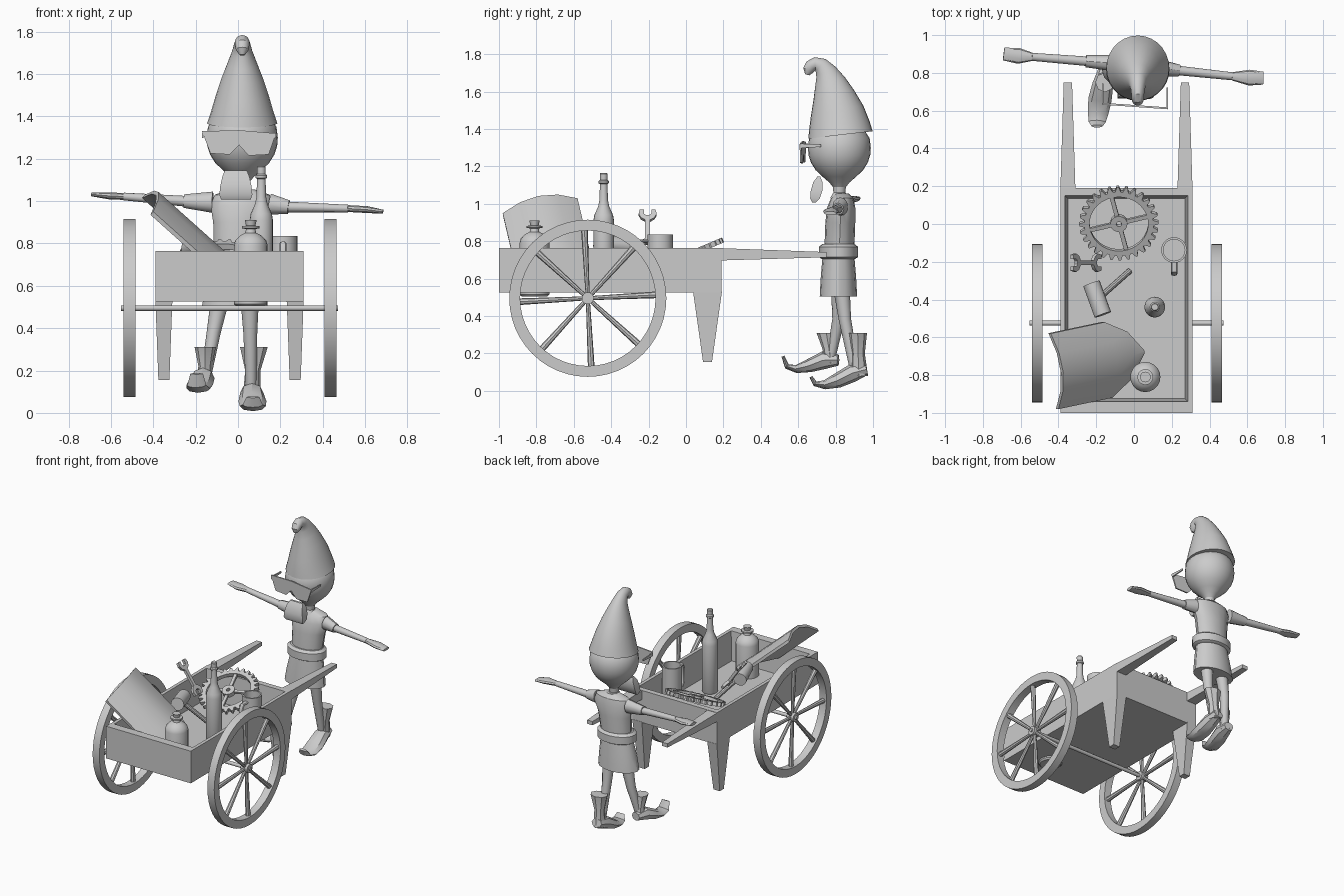
import bpy, bmesh, math
from mathutils import Vector, Matrix

grey = bpy.data.materials.new("plain grey")
grey.diffuse_color = (0.6, 0.6, 0.6, 1)
TAU = math.tau


def loft(name, loops, closed=False, matrix=None):
    """Skin equal-length loops; cap the ends unless the loft closes on itself."""
    bm = bmesh.new()
    rows = [[bm.verts.new(p) for p in lp] for lp in loops]
    n = len(rows[0])
    for i in range(len(rows) if closed else len(rows) - 1):
        a, b = rows[i], rows[(i + 1) % len(rows)]
        for j in range(n):
            bm.faces.new((a[j], a[(j + 1) % n], b[(j + 1) % n], b[j]))
    if not closed:
        bm.faces.new(rows[0])
        bm.faces.new(rows[-1])
    bmesh.ops.recalc_face_normals(bm, faces=bm.faces)
    if matrix:
        bm.transform(matrix)
    me = bpy.data.meshes.new(name)
    bm.to_mesh(me)
    bm.free()
    me.materials.append(grey)
    ob = bpy.data.objects.new(name, me)
    bpy.context.collection.objects.link(ob)
    return ob


def sweep(name, path, n=16, hint=(1, 0, 0), upright=False):
    """Elliptical tube along points (x, y, z, radius along hint, other radius)."""
    loops = []
    for i, p in enumerate(path):
        a, b = path[max(i - 1, 0)], path[min(i + 1, len(path) - 1)]
        t = Vector((0, 0, 1)) if upright else (Vector(b[:3]) - Vector(a[:3])).normalized()
        u = Vector(hint)
        u = (u - t * u.dot(t)).normalized()
        v = t.cross(u)
        loops.append([Vector(p[:3]) + u * p[3] * math.cos(TAU * k / n) + v * p[-1] * math.sin(TAU * k / n)
                      for k in range(n)])
    return loft(name, loops)


def lathe(name, x, y, profile, n=20):
    return sweep(name, [(x, y, z, r) for r, z in profile], n, upright=True)


def rect(axis, c, h1, h2):
    """Rectangle loop centred at c, across the given axis."""
    i, j = [k for k in range(3) if k != axis]
    out = []
    for s, t in ((-1, -1), (1, -1), (1, 1), (-1, 1)):
        p = list(c)
        p[i] += s * h1
        p[j] += t * h2
        out.append(p)
    return out


def ring(name, radii, inner, half, matrix):
    """Flat ring around local z, one outer radius per step."""
    loops = []
    for k, r in enumerate(radii):
        a = TAU * k / len(radii)
        loops.append([(q * math.cos(a), q * math.sin(a), h)
                      for q, h in ((inner, -half), (r, -half), (r, half), (inner, half))])
    return loft(name, loops, True, matrix)


def plate(name, pts, half, matrix):
    return loft(name, [[(x, y, s * half) for x, y in pts] for s in (-1, 1)], matrix=matrix)


# Cart tray: outer shell, rim and sunken floor
cx = -0.04
loft("cart_tray", [rect(2, (cx, -0.405, 0.525), 0.35, 0.595), rect(2, (cx, -0.405, 0.765), 0.35, 0.595),
                   rect(2, (cx, -0.395, 0.765), 0.325, 0.545), rect(2, (cx, -0.395, 0.55), 0.31, 0.53)])
# Handles and legs on both sides
for s, side in ((-1, "left"), (1, "right")):
    x = cx + s * 0.31
    loft(side + "_handle", [rect(1, (x, 0.18, 0.73), 0.04, 0.033), rect(1, (x, 0.75, 0.728), 0.022, 0.014)])
    loft(side + "_cart_leg", [rect(2, (x, 0.115, 0.53), 0.04, 0.077), rect(2, (x, 0.115, 0.155), 0.026, 0.024)])
# Wheels with eight tapering spokes
for x, side in ((-0.512, "left"), (0.437, "right")):
    m = Matrix.Translation((x, -0.525, 0.495)) @ Matrix.Rotation(math.pi / 2, 4, 'Y')
    ring(side + "_wheel_rim", [0.42] * 48, 0.362, 0.028, m)
    sweep(side + "_hub", [(x - 0.028, -0.525, 0.495, 0.032), (x + 0.028, -0.525, 0.495, 0.032)], 16, (0, 1, 0))
    for k in range(8):
        a = TAU * k / 8 + 0.05
        d = Vector((0, math.cos(a), math.sin(a)))
        c = Vector((x, -0.525, 0.495))
        sweep(f"{side}_spoke_{k}", [(*(c + d * 0.02), 0.011), (*(c + d * 0.37), 0.018)], 8)
sweep("axle", [(-0.553, -0.525, 0.495, 0.013), (0.473, -0.525, 0.495, 0.013)], 12, (0, 1, 0))

# Tall bottle and round flask
lathe("tall_bottle", 0.11, -0.44, [(0.05, 0.55), (0.055, 0.56), (0.055, 0.91), (0.05, 0.94), (0.03, 0.985),
      (0.023, 1.02), (0.02, 1.105), (0.027, 1.11), (0.027, 1.122), (0.02, 1.128), (0.021, 1.16), (0.017, 1.166)])
lathe("flask", 0.06, -0.81, [(0.07, 0.505), (0.08, 0.515), (0.08, 0.79), (0.073, 0.815), (0.05, 0.838),
      (0.026, 0.85), (0.022, 0.868), (0.042, 0.872), (0.042, 0.882), (0.022, 0.884), (0.028, 0.91)])
# Mug
lathe("mug", 0.212, -0.138, [(0.068, 0.56), (0.068, 0.835), (0.057, 0.835), (0.057, 0.6)], 24)
sweep("mug_handle", [(0.212, -0.2, 0.8, 0.017, 0.01), (0.212, -0.25, 0.8, 0.017, 0.01), (0.212, -0.265, 0.77, 0.017, 0.01),
      (0.212, -0.265, 0.67, 0.017, 0.01), (0.212, -0.25, 0.64, 0.017, 0.01), (0.212, -0.2, 0.64, 0.017, 0.01)], 8)
# Gear leaning on the back wall
gm = Matrix.Translation((-0.08, 0.005, 0.725)) @ Matrix.Rotation(math.radians(23), 4, 'X')
ring("gear_rim", [0.21, 0.21, 0.183, 0.183] * 28, 0.155, 0.014, gm)
ring("gear_hub", [0.045] * 20, 0.014, 0.016, gm)
for k in range(4):
    r = gm @ Matrix.Rotation(TAU * k / 4 + 0.25, 4, 'Z')
    plate(f"gear_spoke_{k}", [(0.035, -0.011), (0.165, -0.011), (0.165, 0.011), (0.035, 0.011)], 0.009, r)
# Mallet
sweep("mallet_head", [(-0.225, -0.315, 0.775, 0.046), (-0.165, -0.48, 0.79, 0.046)], 16)
sweep("mallet_handle", [(-0.21, -0.415, 0.80, 0.016), (-0.025, -0.25, 0.57, 0.016)], 10)
# Double-ended wrench
half = [(0.06, 0.013), (0.075, 0.036), (0.1, 0.048), (0.128, 0.042), (0.128, 0.02), (0.1, 0.02), (0.09, 0.008)]
end = half + [(x, -y) for x, y in reversed(half)]
outline = end + [(-x, -y) for x, y in end]
wx = Vector((-0.12, 0, 0.17)).normalized()
wy = Vector((0, 1, 0))
wm = Matrix((wx, wy, wx.cross(wy))).transposed().to_4x4()
plate("wrench", outline, 0.01, Matrix.Translation((-0.255, -0.205, 0.86)) @ wm)

# Curved shield: rows shrink from the straight top edge to the point
bulge = Vector((0.65, -0.1, 0.75))
rows = []
for mid, w in (((-0.42, -0.78, 0.99), 1), ((-0.135, -0.72, 0.735), 1), ((-0.05, -0.69, 0.66), 0.62),
               ((0.01, -0.67, 0.60), 0.04)):
    for_row = []
    for k in range(5):
        u = k / 2 - 1
        for_row.append(Vector(mid) + Vector((-0.02, 0.2, 0.04)) * u * w + bulge * 0.07 * (1 - u * u * w * w))
    rows.append(for_row)
thick = bulge * 0.02
loft("shield", [r + [p - thick for p in reversed(r)] for r in rows])

# Figure: head with neck
sweep("head", [(0.02, 0.82, z, r) for z, r in ((1.03, 0.05), (1.06, 0.032), (1.09, 0.035), (1.115, 0.055),
      (1.145, 0.09), (1.18, 0.127), (1.22, 0.152), (1.26, 0.165), (1.30, 0.168), (1.35, 0.162), (1.4, 0.13),
      (1.44, 0.07))], 28, upright=True)
# Pointed hat with curled tip
sweep("hat", [(0.02, y, z, r, r2) for y, z, r, r2 in ((0.826, 1.368, 0.166, 0.173), (0.82, 1.42, 0.148, 0.163),
      (0.808, 1.5, 0.125, 0.142), (0.79, 1.58, 0.098, 0.112), (0.77, 1.65, 0.07, 0.084), (0.748, 1.705, 0.048, 0.058),
      (0.72, 1.74, 0.038, 0.043), (0.69, 1.75, 0.034, 0.034), (0.668, 1.737, 0.034, 0.034),
      (0.655, 1.715, 0.03, 0.03), (0.648, 1.69, 0.012, 0.012))], 28)
# Glasses held in front of the face
lens = [(-0.17, 1.33), (-0.13, 1.225), (-0.04, 1.22), (0.005, 1.265), (0.05, 1.215), (0.145, 1.22),
        (0.18, 1.32), (0.005, 1.335)]
loft("glasses", [[(x, y - 0.07 * x, z) for x, z in lens] for y in (0.62, 0.63)])
for x, y in ((-0.166, 0.635), (0.175, 0.612)):
    loft("glasses_arm", [rect(1, (x, y, 1.31), 0.004, 0.012), rect(1, (x, y + 0.11, 1.31), 0.004, 0.006)])
# Chest pouch
loft("pouch", [rect(2, (-0.01, y, z), a, b) for y, z, a, b in ((0.685, 1.008, 0.07, 0.01), (0.69, 1.03, 0.078, 0.026),
     (0.698, 1.07, 0.074, 0.031), (0.705, 1.115, 0.064, 0.025), (0.71, 1.145, 0.052, 0.008))])
# Tunic, belt and skirt
sweep("tunic", [(0.02, 0.835, 1.055, 0.06, 0.035), (0.02, 0.835, 1.03, 0.13, 0.06), (0.02, 0.83, 0.98, 0.15, 0.075),
      (0.01, 0.825, 0.9, 0.127, 0.08), (0, 0.82, 0.76, 0.115, 0.08)], 16, upright=True)
sweep("belt", [(0, 0.815, z, r, r - 0.04) for z, r in ((0.705, 0.128), (0.715, 0.145), (0.77, 0.145), (0.785, 0.125))],
      20, upright=True)
sweep("skirt", [(0, 0.815, 0.72, 0.12, 0.085), (-0.01, 0.815, 0.6, 0.142, 0.095), (-0.015, 0.815, 0.505, 0.155, 0.1)],
      16, upright=True)
# Arms, sleeves and flat hands
arms = (("left", [(-0.12, 0.852, 0.995), (-0.255, 0.862, 1.0), (-0.54, 0.885, 1.022), (-0.61, 0.89, 1.025), (-0.69, 0.9, 1.032)]),
        ("right", [(0.15, 0.825, 0.985), (0.24, 0.812, 0.972), (0.52, 0.782, 0.965), (0.61, 0.775, 0.96), (0.685, 0.772, 0.95)]))
for side, (a, b, c, d, e) in arms:
    sweep(side + "_sleeve", [(*a, 0.042, 0.05), (*b, 0.032, 0.032)], 12, (0, 1, 0))
    sweep(side + "_arm", [(*a, 0.028), (*b, 0.025), (*c, 0.021, 0.018)], 12, (0, 1, 0))
    sweep(side + "_hand", [(*c, 0.022, 0.017), (*d, 0.042, 0.017), (*e, 0.034, 0.01)], 10, (0, 1, 0))
# Legs, boot cuffs and curled shoes
sweep("left_leg", [(-0.08, 0.82, 0.56, 0.045), (-0.115, 0.815, 0.38, 0.033), (-0.15, 0.775, 0.18, 0.025)], 12)
sweep("right_leg", [(0.055, 0.83, 0.56, 0.045), (0.058, 0.85, 0.38, 0.033), (0.062, 0.9, 0.12, 0.025)], 12)
sweep("left_cuff", [(-0.16, 0.775, 0.15, 0.04, 0.042), (-0.155, 0.765, 0.22, 0.032, 0.034), (-0.155, 0.75, 0.31, 0.05, 0.052)],
      8, upright=True)
sweep("right_cuff", [(0.065, 0.925, 0.08, 0.042, 0.048), (0.07, 0.92, 0.2, 0.036, 0.036), (0.075, 0.918, 0.31, 0.065, 0.05)],
      8, upright=True)
sweep("left_shoe", [(-0.155, 0.815, 0.165, 0.035, 0.03), (-0.165, 0.74, 0.165, 0.055, 0.048), (-0.18, 0.66, 0.135, 0.062, 0.036),
      (-0.19, 0.59, 0.117, 0.055, 0.022), (-0.195, 0.54, 0.13, 0.045, 0.014), (-0.195, 0.518, 0.185, 0.03, 0.008)], 8)
sweep("right_shoe", [(0.063, 0.965, 0.115, 0.04, 0.03), (0.065, 0.89, 0.095, 0.055, 0.048), (0.068, 0.81, 0.055, 0.066, 0.04),
      (0.07, 0.74, 0.032, 0.062, 0.024), (0.07, 0.69, 0.038, 0.048, 0.014), (0.07, 0.668, 0.075, 0.03, 0.008)], 8)

# Smooth round parts, keep edges sharp
for ob in bpy.context.collection.objects:
    ob.select_set(True)
    bpy.context.view_layer.objects.active = ob
bpy.ops.object.shade_smooth_by_angle(angle=math.radians(32))
